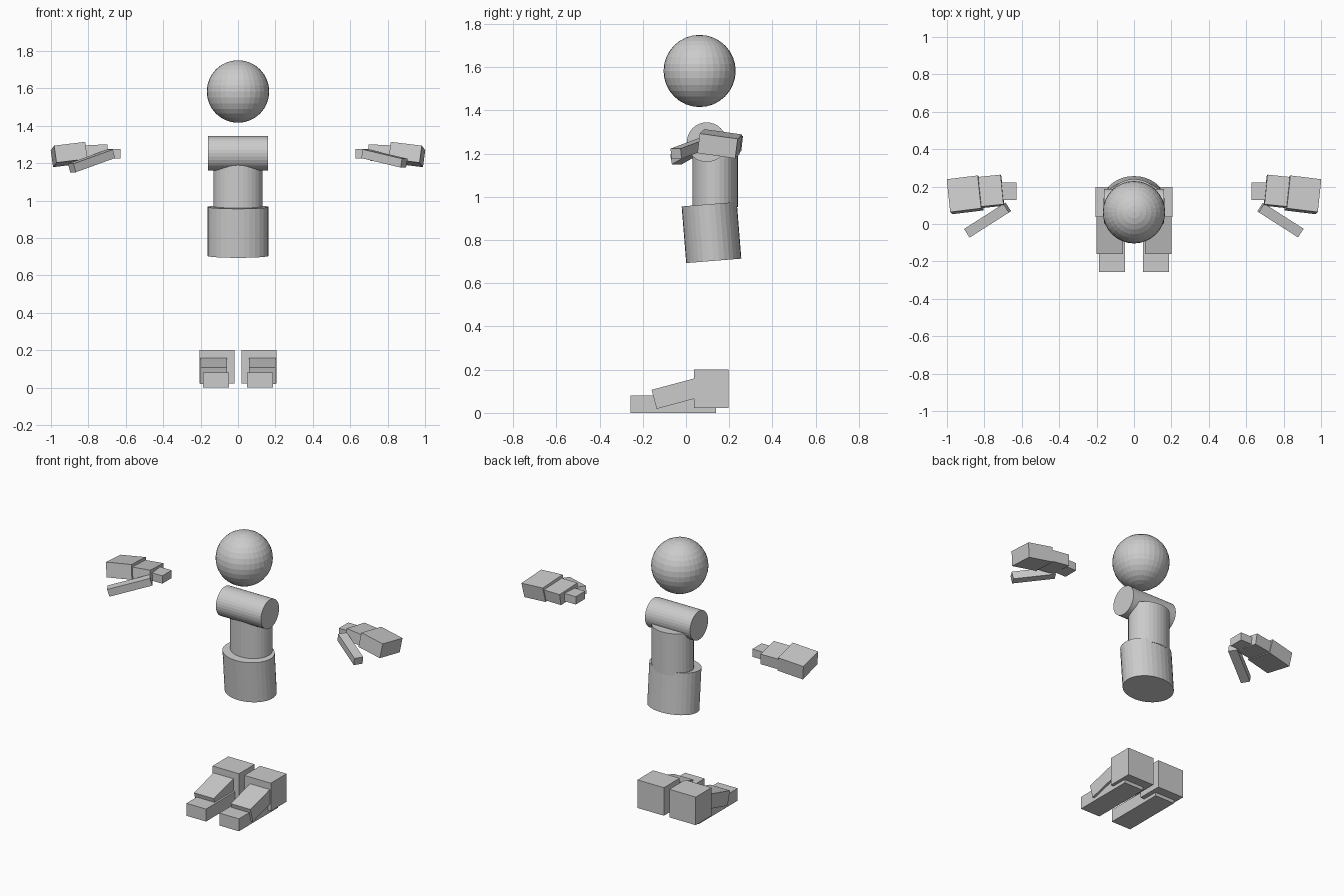
import bpy
import math
from mathutils import Matrix, Vector

if "Cube" in bpy.data.objects:
    bpy.data.objects.remove(bpy.data.objects["Cube"])

grey = bpy.data.materials.new("plain grey")
grey.diffuse_color = (0.6, 0.6, 0.6, 1)
grey.use_nodes = True
grey.node_tree.nodes["Principled BSDF"].inputs["Base Color"].default_value = grey.diffuse_color


def finish(name, mat):
    ob = bpy.context.object
    ob.name = name
    ob.data.transform(mat)
    ob.matrix_world = Matrix.Identity(4)
    ob.data.materials.append(grey)
    return ob


def place(loc, rot, scale):
    r = [math.radians(a) for a in rot]
    turn = Matrix.Rotation(r[2], 4, 'Z') @ Matrix.Rotation(r[1], 4, 'Y') @ Matrix.Rotation(r[0], 4, 'X')
    return Matrix.Translation(loc) @ turn @ Matrix.Diagonal((*scale, 1))


def box(name, loc, size, rot=(0, 0, 0)):
    bpy.ops.mesh.primitive_cube_add(size=1)
    return finish(name, place(loc, rot, size))


def drum(name, loc, rx, ry, length, rot=(0, 0, 0)):
    bpy.ops.mesh.primitive_cylinder_add(vertices=32, radius=1, depth=1)
    return finish(name, place(loc, rot, (rx, ry, length)))


def bar(name, a, b, width, thick):
    # box running from point a to point b
    a, b = Vector(a), Vector(b)
    d = b - a
    yaw = math.degrees(math.atan2(d.y, d.x))
    pitch = math.degrees(-math.asin(d.z / d.length))
    return box(name, (a + b) / 2, (d.length, width, thick), (0, pitch, yaw))


# Head
bpy.ops.mesh.primitive_uv_sphere_add(segments=32, ring_count=16, radius=1)
finish("head", place((0, 0.063, 1.583), (0, 0, 0), (0.167,) * 3))

# Torso
drum("chest", (0, 0.096, 1.253), 0.092, 0.092, 0.32, (0, 90, 0))
drum("waist", (0, 0.135, 1.088), 0.131, 0.105, 0.27)
drum("hips", (0, 0.118, 0.835), 0.163, 0.128, 0.263, (4.6, 0, 0))

for s, side in ((1, "left"), (-1, "right")):
    # Feet
    box(side + "_heel", (s * 0.113, 0.117, 0.112), (0.188, 0.16, 0.18))
    box(side + "_sole", (s * 0.117, -0.059, 0.04), (0.139, 0.396, 0.08))
    box(side + "_instep", (s * 0.13, -0.027, 0.095), (0.141, 0.25, 0.091), (15, 0, 0))

    # Hands
    box(side + "_fingers", (s * 0.903, 0.156, 1.246), (0.168, 0.178, 0.092), (-8, s * 7, s * -7))
    box(side + "_palm", (s * 0.768, 0.174, 1.253), (0.13, 0.16, 0.07), (-7, s * 3, s * -6))
    box(side + "_wrist", (s * 0.68, 0.175, 1.25), (0.106, 0.095, 0.05))
    tip = 1.20 if s > 0 else 1.174
    bar(side + "_thumb", (s * 0.678, 0.088, 1.25), (s * 0.888, -0.046, tip), 0.055, 0.048)
